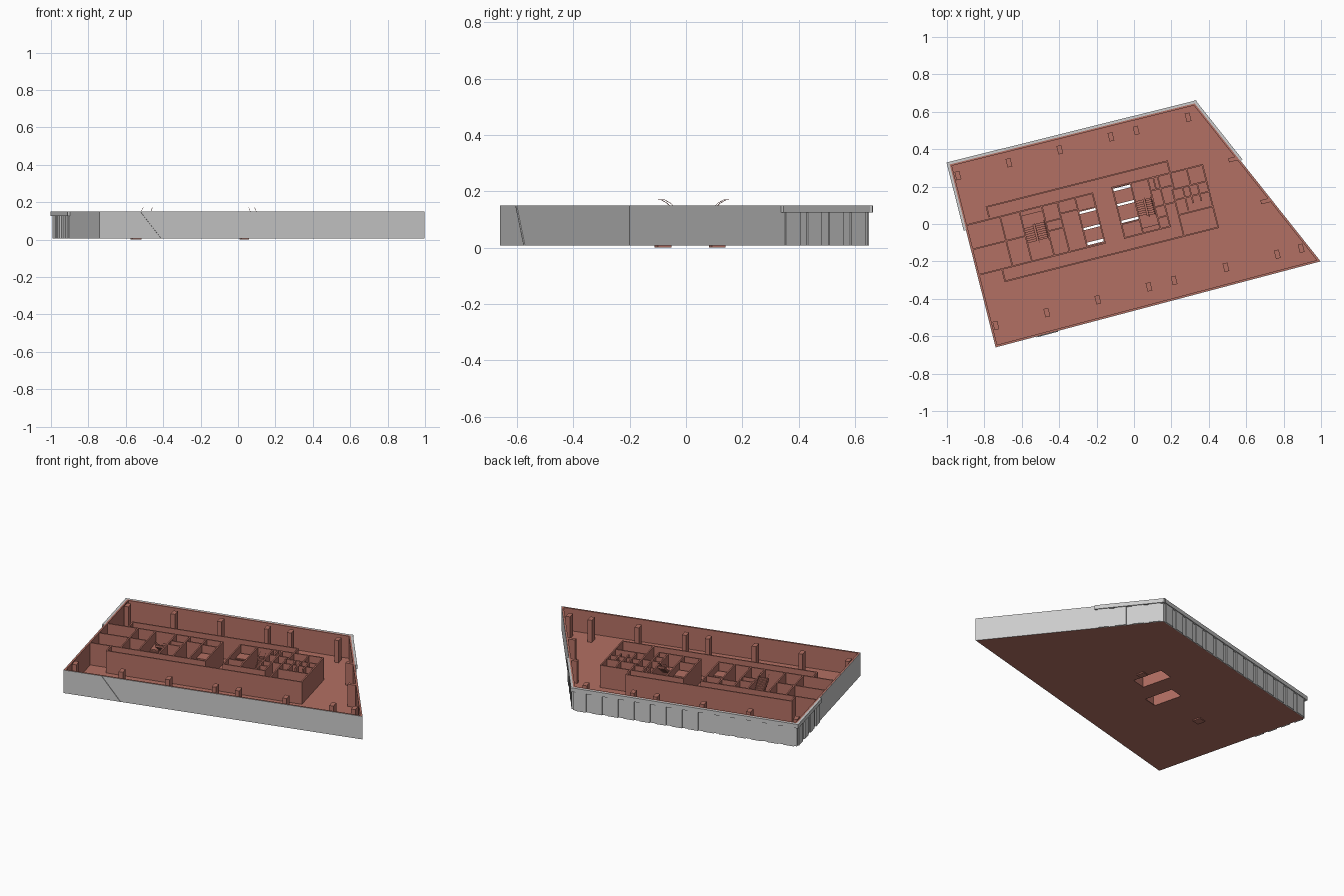
import bpy, bmesh, math
from mathutils import Matrix, Vector

if "Cube" in bpy.data.objects:
    bpy.data.objects.remove(bpy.data.objects["Cube"])

ANGLE = math.radians(14.2)               # core grid is turned against the axes
CORE = Matrix.Rotation(ANGLE, 4, 'Z')
FLOOR, TOP = 0.012, 0.15

red = bpy.data.materials.new("clay_red")
red.diffuse_color = (0.45, 0.16, 0.125, 1)
red.use_nodes = True
red.node_tree.nodes["Principled BSDF"].inputs["Base Color"].default_value = red.diffuse_color


def finish(bm, name, mat=None):
    bmesh.ops.recalc_face_normals(bm, faces=bm.faces)
    me = bpy.data.meshes.new(name)
    bm.to_mesh(me)
    bm.free()
    ob = bpy.data.objects.new(name, me)
    bpy.context.collection.objects.link(ob)
    if mat:
        me.materials.append(mat)
    return ob


def box(bm, u0, u1, v0, v1, z0, z1, frame=CORE):
    m = frame @ Matrix.Translation(((u0 + u1) / 2, (v0 + v1) / 2, (z0 + z1) / 2))
    bmesh.ops.create_cube(bm, size=1, matrix=m @ Matrix.Diagonal((u1 - u0, v1 - v0, z1 - z0, 1)))


def offset(poly, dists):
    """Move each edge of a clockwise polygon outward by its distance."""
    n, lines = len(poly), []
    for i in range(n):
        p, q = Vector(poly[i]), Vector(poly[(i + 1) % n])
        d = (q - p).normalized()
        lines.append((p + Vector((-d.y, d.x)) * dists[i], d))
    out = []
    for i in range(n):
        (p, d), (q, e) = lines[i - 1], lines[i]
        w = q - p
        t = (w.x * e.y - w.y * e.x) / (d.x * e.y - d.y * e.x)
        out.append(p + d * t)
    return out


def ring(name, outer, inner, z0, z1, mat=None):
    bm = bmesh.new()
    loops = [[bm.verts.new((p[0], p[1], z)) for p in poly]
             for poly, z in ((outer, z0), (outer, z1), (inner, z1), (inner, z0))]
    n = len(outer)
    for k in range(4):
        a, b = loops[k], loops[(k + 1) % 4]
        for i in range(n):
            bm.faces.new((a[i], a[(i + 1) % n], b[(i + 1) % n], b[i]))
    return finish(bm, name, mat)


def edge_frame(p, q):
    """Frame with x along an edge and y pointing outward."""
    d = Vector(q) - Vector(p)
    return Matrix.Translation((p[0], p[1], 0)) @ Matrix.Rotation(math.atan2(d.y, d.x), 4, 'Z'), d.length


# Outer walls: grey skin outside, red lining inside
outline = [(-0.988, 0.32), (0.325, 0.647), (0.998, -0.20), (-0.74, -0.66)]
skin = offset(outline, [-0.002] * 4)
lining = offset(outline, [-0.012] * 4)
ring("outer_wall_skin", outline, skin, 0.007, TOP)
ring("outer_wall_lining", skin, lining, 0.007, TOP, red)

# Floor slab with two lift openings
holes = [(-0.268, -0.179, -0.05, 0.134), (-0.062, 0.031, 0.02, 0.21)]
bm = bmesh.new()
loops = [[(p[0], p[1], 0.007) for p in skin]]
for u0, u1, v0, v1 in holes:
    loops.append([CORE @ Vector((u, v, 0.007)) for u, v in ((u0, v0), (u1, v0), (u1, v1), (u0, v1))])
for lp in loops:
    vs = [bm.verts.new(p) for p in lp]
    for i in range(4):
        bm.edges.new((vs[i], vs[(i + 1) % 4]))
bmesh.ops.triangle_fill(bm, use_beauty=True, edges=bm.edges[:])
ext = bmesh.ops.extrude_face_region(bm, geom=bm.faces[:])
bmesh.ops.translate(bm, vec=(0, 0, FLOOR - 0.007),
                    verts=[g for g in ext["geom"] if isinstance(g, bmesh.types.BMVert)])
finish(bm, "floor_slab", red)

# Projecting top band and facade panels on the back and the adjoining sides
band, panels = bmesh.new(), bmesh.new()
A, B, C, D = outline
for p, q, start, end, count in ((A, B, 0, 1, 14), (B, C, 0, 0.365, 4), (D, A, 0.64, 1, 4)):
    frame, length = edge_frame(p, q)
    s0, s1 = start * length, end * length
    box(band, s0 - 0.012 * (start == 0), s1 + 0.012 * (end == 1), 0, 0.012, 0.125, TOP, frame)
    pitch = (s1 - s0) / count
    for i in range(count):
        c = s0 + (i + 0.5) * pitch
        box(panels, c - pitch * 0.33, c + pitch * 0.33, 0, 0.007, 0.007, 0.125, frame)
finish(band, "top_band")
finish(panels, "facade_panels")

# Diagonal seam on the front wall
bm = bmesh.new()
frame, length = edge_frame(D, C)
seam = [(0.225, TOP), (0.231, TOP), (0.345, 0.007), (0.339, 0.007)]
f = bm.faces.new([bm.verts.new(frame @ Vector((s, 0, z))) for s, z in seam])
ext = bmesh.ops.extrude_face_region(bm, geom=[f])
bmesh.ops.translate(bm, vec=frame.to_3x3() @ Vector((0, -0.004, 0)),
                    verts=[g for g in ext["geom"] if isinstance(g, bmesh.types.BMVert)])
finish(bm, "front_seam")

# Columns in two rows, plus two flat piers by the slanted wall
bm = bmesh.new()
bays = [-0.849, -0.568, -0.287, -0.005, 0.134, 0.42]
spots = [(u, 0.482) for u in bays] + [(u, -0.345) for u in bays + [0.703, 0.835]]
for u, v in spots:
    box(bm, u - 0.013, u + 0.013, v - 0.023, v + 0.023, FLOOR, TOP)
for u, v in ((0.598, 0.206), (0.71, -0.054)):
    box(bm, u - 0.024, u + 0.024, v - 0.011, v + 0.011, FLOOR, TOP)
finish(bm, "columns", red)

# Core walls: (v, u0, u1) along the core, (u, v0, v1) across it
T = 0.004
along = [(0.282, -0.744, 0.257), (-0.128, -0.747, 0.436), (0.217, 0.184, 0.436),
         (0.214, -0.87, -0.171), (-0.06, -0.87, -0.171),
         (0.217, -0.07, 0.188), (-0.06, -0.07, 0.188),
         (0.08, -0.87, -0.575), (0.125, -0.455, -0.37), (0.075, -0.455, -0.37),
         (0.15, -0.37, -0.27), (0.138, -0.27, -0.175), (0.015, -0.068, 0.035),
         (0.15, 0.13, 0.254), (0.06, 0.13, 0.245), (0.0, 0.13, 0.184),
         (0.127, 0.245, 0.432), (0.07, 0.245, 0.432), (-0.012, 0.245, 0.432)]
across = [(0.432, -0.13, 0.22), (-0.742, 0.225, 0.284), (-0.743, -0.13, -0.06),
          (0.254, 0.127, 0.284), (0.243, -0.128, 0.127),
          (-0.685, -0.06, 0.214), (-0.578, -0.06, 0.214), (-0.455, -0.06, 0.214),
          (-0.37, -0.06, 0.214), (-0.272, -0.06, 0.214), (-0.175, -0.06, 0.214),
          (-0.066, -0.06, 0.217), (0.035, -0.06, 0.217), (0.13, -0.06, 0.217),
          (0.184, -0.06, 0.217), (0.16, 0.15, 0.217), (0.345, 0.127, 0.217),
          (0.3, 0.0, 0.127), (0.335, 0.03, 0.127), (0.38, 0.03, 0.127)]
bm = bmesh.new()
for v, u0, u1 in along:
    box(bm, u0, u1, v - T, v + T, FLOOR, TOP)
for u, v0, v1 in across:
    box(bm, u - T, u + T, v0, v1, FLOOR, TOP)
finish(bm, "core_walls", red)

# Lift platforms inside the two shafts
bm = bmesh.new()
for u0, u1, v0, v1 in ((-0.27, -0.176, 0.045, 0.122), (-0.27, -0.176, -0.035, 0.033),
                       (-0.064, 0.033, 0.033, 0.113), (-0.064, 0.033, 0.125, 0.195)):
    box(bm, u0, u1, v0, v1, 0.1, 0.106)
finish(bm, "lift_platforms", red)

# Two stairs: lower flight, landing, upper flight back, thin handrails
stairs, rails = bmesh.new(), bmesh.new()
STEPS = 8
for u0, mid, u1, vs, sign in ((-0.574, -0.52, -0.459, 0.04, 1), (0.039, 0.084, 0.126, 0.115, -1)):
    run = 0.09 / STEPS
    rise = 0.068 / STEPS
    for i in range(STEPS):
        for a, b, k, z in ((u0, mid - 0.004, i, FLOOR), (mid + 0.004, u1, STEPS - 1 - i, 0.08)):
            va, vb = sorted((vs + sign * k * run, vs + sign * (k + 1) * run))
            zt = z + (i + 1) * rise
            box(stairs, a, b, va, vb, zt - 0.013, zt)
    va, vb = sorted((vs + sign * 0.09, vs + sign * 0.15))
    box(stairs, u0, u1, va, vb, 0.072, 0.08)
    va, vb = sorted((vs - sign * 0.01, vs + sign * 0.04))
    box(stairs, u0, mid - 0.004, va, vb, 0, 0.008)      # bottom pit
    for u in (mid + 0.005, u1 - 0.004):                 # rail in short straight pieces
        path = [(0.095, 0.092), (0.045, 0.135), (0.02, 0.158), (0.0, 0.169), (-0.012, 0.17)]
        for (d0, z0), (d1, z1) in zip(path, path[1:]):
            p = CORE @ Vector((u, vs + sign * d0, z0))
            q = CORE @ Vector((u, vs + sign * d1, z1))
            rot = (q - p).to_track_quat('Z', 'Y').to_matrix().to_4x4()
            bmesh.ops.create_cone(rails, cap_ends=True, segments=6, radius1=0.001, radius2=0.001,
                                  depth=(q - p).length, matrix=Matrix.Translation((p + q) / 2) @ rot)
finish(stairs, "stairs", red)
finish(rails, "stair_rails", red)
